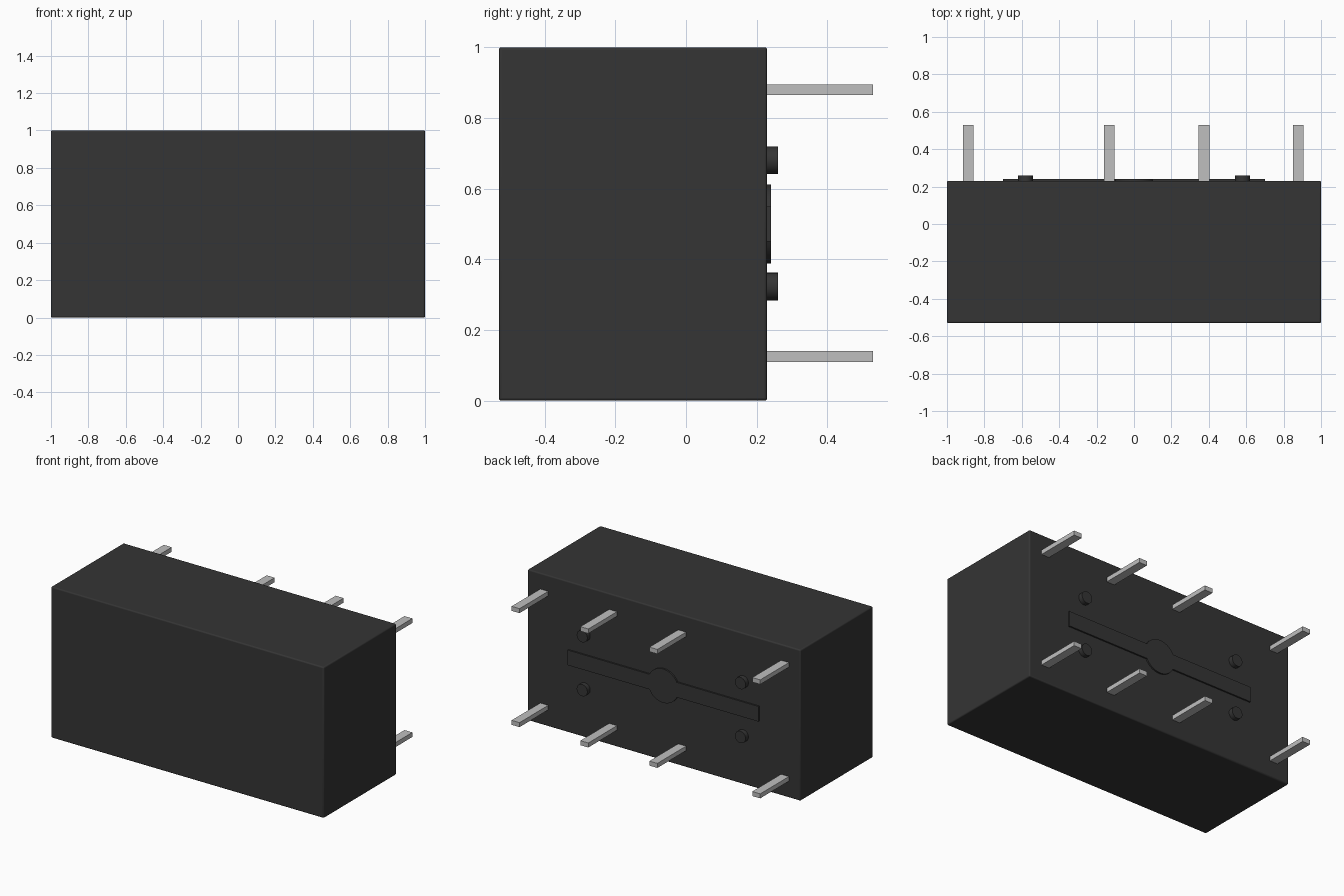
import bpy
import bmesh
import math

cube = bpy.data.objects.get("Cube")
if cube:
    bpy.data.objects.remove(cube, do_unlink=True)

BACK = 0.23  # y of the face that carries the pins


def material(name, value, roughness):
    mat = bpy.data.materials.new(name)
    mat.use_nodes = True
    colour = (value, value, value, 1.0)
    mat.diffuse_color = colour
    bsdf = mat.node_tree.nodes["Principled BSDF"]
    bsdf.inputs["Base Color"].default_value = colour
    bsdf.inputs["Roughness"].default_value = roughness
    return mat


black = material("black_plastic", 0.035, 0.6)
silver = material("tinned_metal", 0.52, 0.4)


def box(name, low, high, mat):
    bm = bmesh.new()
    bmesh.ops.create_cube(bm, size=1.0)
    for v in bm.verts:
        v.co = [(a + b) / 2 + c * (b - a) for a, b, c in zip(low, high, v.co)]
    return finish(name, bm, mat)


def plate(name, outline, y0, y1, mat):
    """Extrude an (x, z) outline along y."""
    bm = bmesh.new()
    face = bm.faces.new([bm.verts.new((x, y0, z)) for x, z in outline])
    new = bmesh.ops.extrude_face_region(bm, geom=[face])["geom"]
    for v in new:
        if isinstance(v, bmesh.types.BMVert):
            v.co.y = y1
    bmesh.ops.recalc_face_normals(bm, faces=bm.faces)
    return finish(name, bm, mat)


def finish(name, bm, mat):
    mesh = bpy.data.meshes.new(name)
    bm.to_mesh(mesh)
    bm.free()
    mesh.materials.append(mat)
    obj = bpy.data.objects.new(name, mesh)
    bpy.context.collection.objects.link(obj)
    return obj


def smooth(obj):
    bpy.ops.object.select_all(action='DESELECT')
    obj.select_set(True)
    bpy.context.view_layer.objects.active = obj
    bpy.ops.object.shade_smooth_by_angle(angle=math.radians(35))


def arc(cx, cz, r, start, end, steps):
    angles = [start + (end - start) * i / steps for i in range(steps + 1)]
    return [(cx + r * math.cos(a), cz + r * math.sin(a)) for a in angles]


# Housing with finely rounded edges
housing = box("housing", (-1, -0.53, 0), (1, BACK, 1), black)
bevel = housing.modifiers.new("edge_round", 'BEVEL')
bevel.width = 0.008
bevel.segments = 3
smooth(housing)

# Raised rib with a round centre
half, radius = 0.05, 0.112
a = math.asin(half / radius)
outline = [(0.70, 0.5 - half), (0.70, 0.5 + half)]
outline += arc(0, 0.5, radius, a, math.pi - a, 24)
outline += [(-0.70, 0.5 + half), (-0.70, 0.5 - half)]
outline += arc(0, 0.5, radius, math.pi + a, 2 * math.pi - a, 24)
smooth(plate("centre_rib", outline, BACK - 0.01, 0.24, black))

# Four round standoffs
for side, x in (("left", 0.58), ("right", -0.58)):
    for level, z in (("lower", 0.323), ("upper", 0.68)):
        ring = arc(x, z, 0.039, 0, 2 * math.pi, 32)[:-1]
        smooth(plate(f"{level}_{side}_standoff", ring, BACK - 0.01, 0.26, black))

# Two rows of flat contact pins
for level, z in (("lower", 0.125), ("upper", 0.88)):
    for i, x in enumerate((-0.886, -0.132, 0.374, 0.878), 1):
        box(f"{level}_pin_{i}", (x - 0.029, BACK - 0.01, z - 0.015),
            (x + 0.029, 0.53, z + 0.015), silver)
